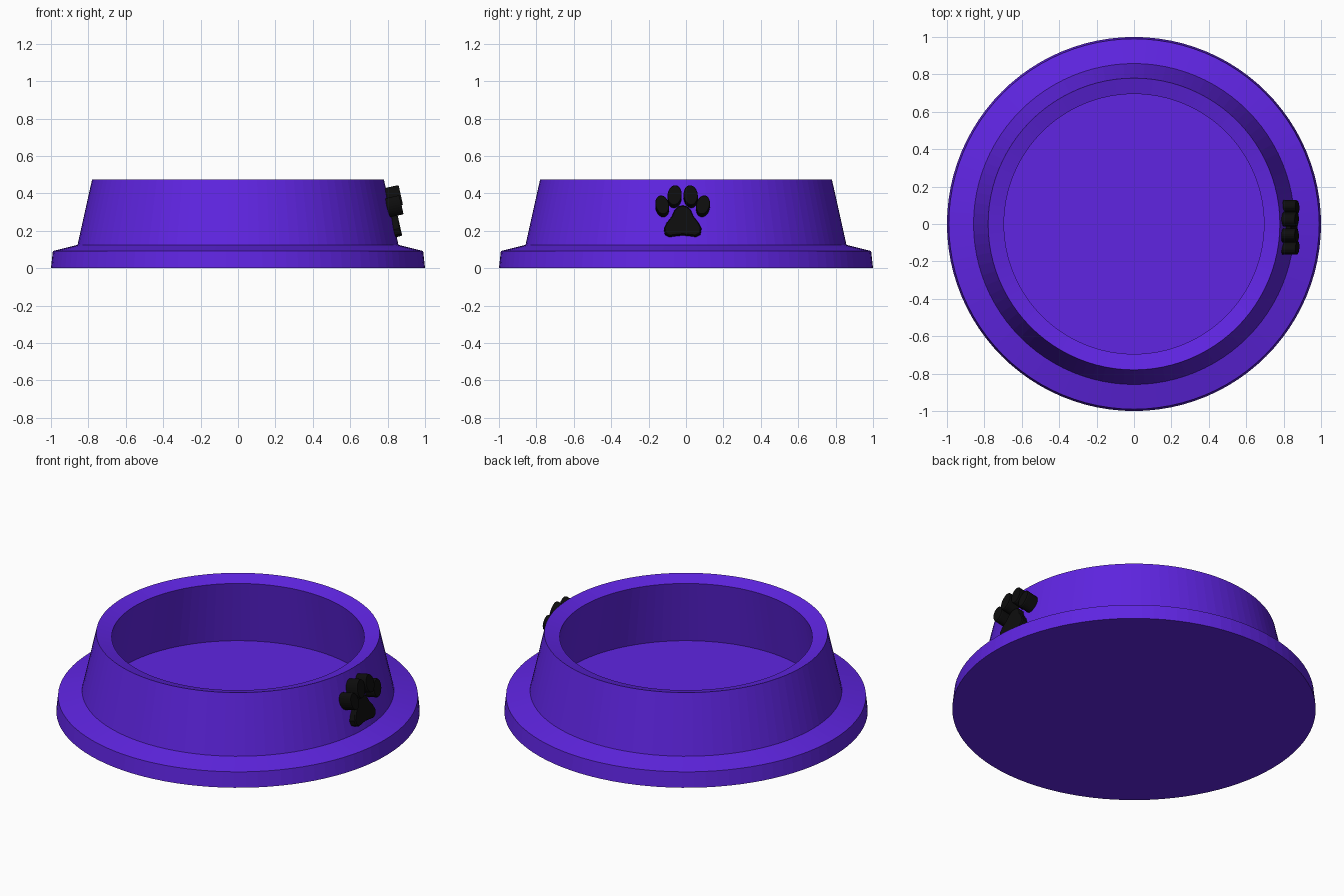
import bpy, bmesh, math
from mathutils import Vector

if "Cube" in bpy.data.objects:
    bpy.data.objects.remove(bpy.data.objects["Cube"])


def material(name, rgb):
    m = bpy.data.materials.new(name)
    m.diffuse_color = (*rgb, 1)
    m.use_nodes = True
    m.node_tree.nodes["Principled BSDF"].inputs["Base Color"].default_value = m.diffuse_color
    return m


PURPLE = material("purple plastic", (0.115, 0.018, 0.76))
BLACK = material("black rubber", (0.004, 0.004, 0.004))


def finish(bm, name, mat):
    bmesh.ops.recalc_face_normals(bm, faces=bm.faces)
    me = bpy.data.meshes.new(name)
    bm.to_mesh(me)
    bm.free()
    me.materials.append(mat)
    ob = bpy.data.objects.new(name, me)
    bpy.context.collection.objects.link(ob)
    return ob


# Bowl: revolved profile (radius, height), closed by the underside and the floor
PROFILE = [(1.0, 0), (0.99, 0.092), (0.858, 0.125), (0.78, 0.475),
           (0.695, 0.45), (0.765, 0.07)]
SEG = 96
bm = bmesh.new()
rings = [[bm.verts.new((r * math.cos(2 * math.pi * i / SEG),
                        r * math.sin(2 * math.pi * i / SEG), z))
          for i in range(SEG)] for r, z in PROFILE]
for a, b in zip(rings, rings[1:]):
    for i in range(SEG):
        j = (i + 1) % SEG
        bm.faces.new((a[i], a[j], b[j], b[i]))
bm.faces.new(rings[0][::-1])
bm.faces.new(rings[-1])
finish(bm, "bowl", PURPLE)

# Paw badge: prisms standing out of the sloping wall on the +x side
SLOPE = 0.078 / 0.35
NORMAL = Vector((1, 0, SLOPE)).normalized()


def plate(name, outline, depth):
    bm = bmesh.new()
    layers = []
    for d in (-0.025, depth - 0.006, depth):
        k = 0.94 if d == depth else 1.0      # slightly eased front edge
        cy = sum(p[0] for p in outline) / len(outline)
        cz = sum(p[1] for p in outline) / len(outline)
        ring = []
        for y, z in outline:
            y, z = cy + (y - cy) * k, cz + (z - cz) * k
            base = Vector((0.858 - SLOPE * (z - 0.125), y, z))
            ring.append(bm.verts.new(base + NORMAL * d))
        layers.append(ring)
    n = len(outline)
    for a, b in zip(layers, layers[1:]):
        for i in range(n):
            bm.faces.new((a[i], a[(i + 1) % n], b[(i + 1) % n], b[i]))
    bm.faces.new(layers[0][::-1])
    bm.faces.new(layers[-1])
    finish(bm, name, BLACK)


def oval(cy, cz, ry, rz, tilt):
    pts = []
    for i in range(24):
        t = 2 * math.pi * i / 24
        y, z = ry * math.cos(t), rz * math.sin(t)
        pts.append((cy + y * math.cos(tilt) - z * math.sin(tilt),
                    cz + y * math.sin(tilt) + z * math.cos(tilt)))
    return pts


MID = -0.018
half = [(0.022, 0.326), (0.044, 0.305), (0.058, 0.272), (0.085, 0.238),
        (0.1, 0.208), (0.095, 0.18), (0.072, 0.167), (0.035, 0.172)]
pad = ([(MID, 0.33)] + [(MID + y, z) for y, z in half] + [(MID, 0.175)]
       + [(MID - y, z) for y, z in reversed(half)])
plate("paw_pad", pad, 0.03)
for side, label in ((-1, "left"), (1, "right")):
    plate("inner_toe_" + label,
          oval(MID + side * 0.043, 0.376, 0.038, 0.054, side * 0.12), 0.07)
    plate("outer_toe_" + label,
          oval(MID + side * 0.109, 0.326, 0.036, 0.052, -side * 0.25), 0.062)
